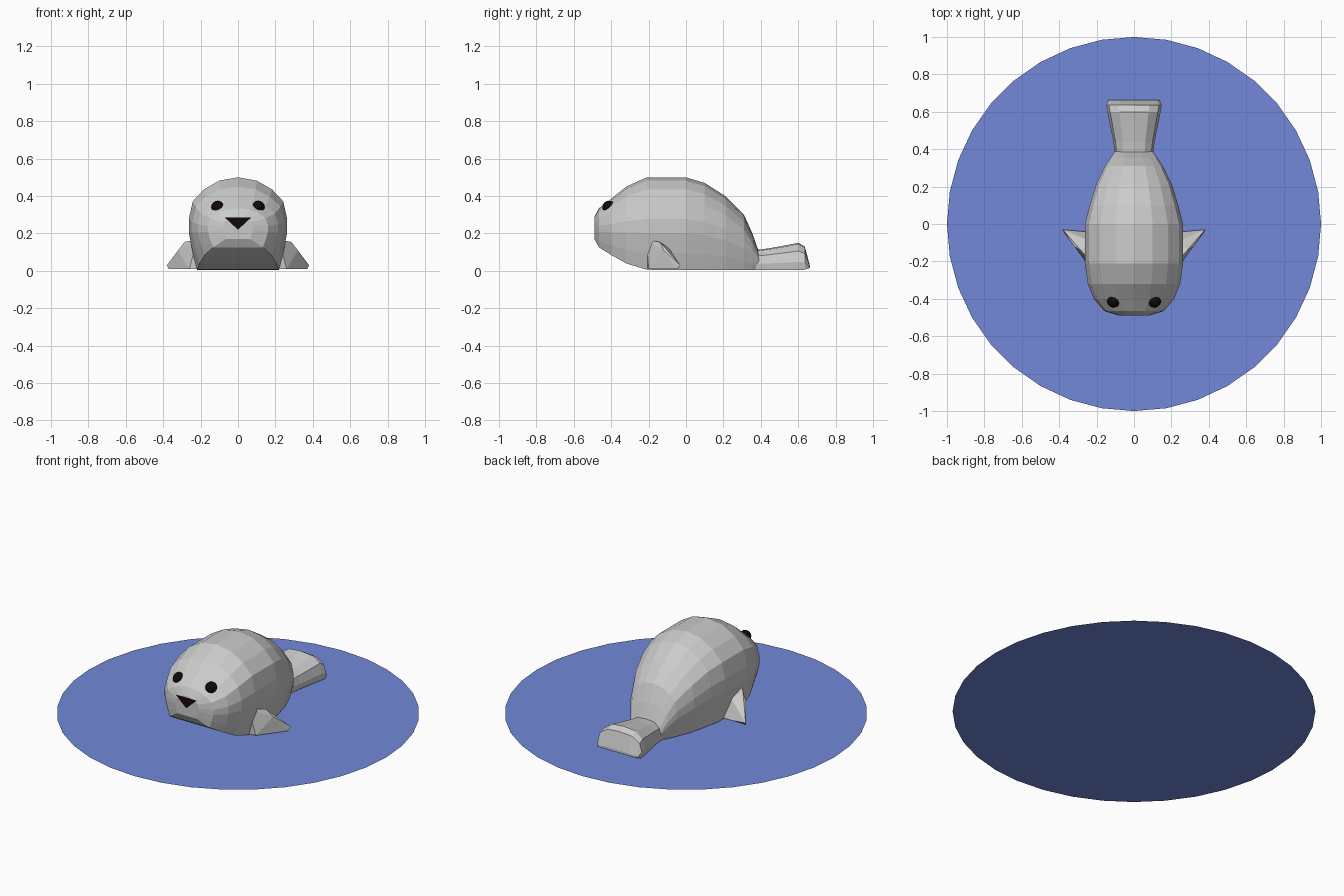
import bpy, bmesh
from mathutils import Vector

if "Cube" in bpy.data.objects:
    bpy.data.objects.remove(bpy.data.objects["Cube"])


def material(name, rgb):
    m = bpy.data.materials.new(name)
    m.diffuse_color = (*rgb, 1)
    m.use_nodes = True
    m.node_tree.nodes["Principled BSDF"].inputs["Base Color"].default_value = m.diffuse_color
    return m


def finish(name, bm, mat=None):
    bmesh.ops.recalc_face_normals(bm, faces=bm.faces)
    me = bpy.data.meshes.new(name)
    bm.to_mesh(me)
    bm.free()
    ob = bpy.data.objects.new(name, me)
    bpy.context.collection.objects.link(ob)
    if mat:
        me.materials.append(mat)
    return ob


def loft(name, section, rings):
    """Skin rings of (y, half width, bottom, top) with a mirrored section."""
    outline = section + [(-x, z) for x, z in reversed(section) if x > 0]
    bm = bmesh.new()
    loops = [[bm.verts.new((x * w, y, b + z * (t - b))) for x, z in outline]
             for y, w, b, t in rings]
    n = len(outline)
    for a, c in zip(loops, loops[1:]):
        for i in range(n):
            j = (i + 1) % n
            bm.faces.new((a[i], a[j], c[j], c[i]))
    bm.faces.new(loops[0])
    bm.faces.new(loops[-1])
    return finish(name, bm)


blue = material("ice_blue", (0.17, 0.25, 0.70))
black = material("black", (0.006, 0.002, 0.004))

# Round base sheet
bm = bmesh.new()
bmesh.ops.create_circle(bm, cap_ends=True, segments=36, radius=1)
base = finish("base_disc", bm, blue)

# Plump body with a flat belly
body_section = [(0, 0), (0.83, 0), (0.92, 0.18), (1, 0.40), (1, 0.55),
                (0.92, 0.74), (0.69, 0.87), (0.38, 0.965), (0, 1)]
loft("body", body_section, [
    (-0.490, 0.08, 0.170, 0.29),
    (-0.465, 0.16, 0.125, 0.335),
    (-0.40, 0.215, 0.085, 0.385),
    (-0.32, 0.247, 0.040, 0.45),
    (-0.21, 0.263, 0.006, 0.50),
    (0.00, 0.262, 0.005, 0.50),
    (0.10, 0.237, 0.005, 0.47),
    (0.21, 0.203, 0.005, 0.40),
    (0.31, 0.155, 0.005, 0.30),
    (0.355, 0.125, 0.005, 0.20),
    (0.39, 0.10, 0.005, 0.10)])

# Flared tail
tail_section = [(0, 0), (0.95, 0), (1, 0.3), (0.9, 0.7), (0.55, 0.95), (0, 1)]
loft("tail", tail_section, [
    (0.36, 0.10, 0.005, 0.11),
    (0.44, 0.11, 0.005, 0.12),
    (0.54, 0.13, 0.005, 0.138),
    (0.60, 0.142, 0.005, 0.15),
    (0.635, 0.148, 0.006, 0.13),
    (0.662, 0.135, 0.015, 0.03)])

# Front flippers and eyes, one pair each
flipper_points = [(0.20, -0.21, 0.01), (0.22, -0.21, 0.165), (0.285, -0.14, 0.155),
                  (0.26, -0.20, 0.01), (0.24, -0.09, 0.12), (0.20, -0.05, 0.01),
                  (0.27, -0.04, 0.015), (0.32, -0.12, 0.11), (0.38, -0.03, 0.03),
                  (0.37, -0.05, 0.01)]
for side, s in (("left", 1), ("right", -1)):
    bm = bmesh.new()
    pts = [bm.verts.new((s * x, y, z)) for x, y, z in flipper_points]
    res = bmesh.ops.convex_hull(bm, input=pts)
    loose = [v for v in bm.verts if not v.link_faces]
    bmesh.ops.delete(bm, geom=loose, context='VERTS')
    finish("flipper_" + side, bm)

    bm = bmesh.new()
    bmesh.ops.create_uvsphere(bm, u_segments=14, v_segments=8, radius=0.035)
    bmesh.ops.translate(bm, verts=bm.verts, vec=Vector((s * 0.109, -0.412, 0.34)))
    finish("eye_" + side, bm, black)

# Flat triangular nose
bm = bmesh.new()
bm.faces.new([bm.verts.new(p) for p in
              ((-0.07, -0.498, 0.285), (0, -0.498, 0.22), (0.07, -0.498, 0.285))])
nose = finish("nose", bm, black)
if nose.data.polygons[0].normal.y > 0:
    nose.data.flip_normals()
